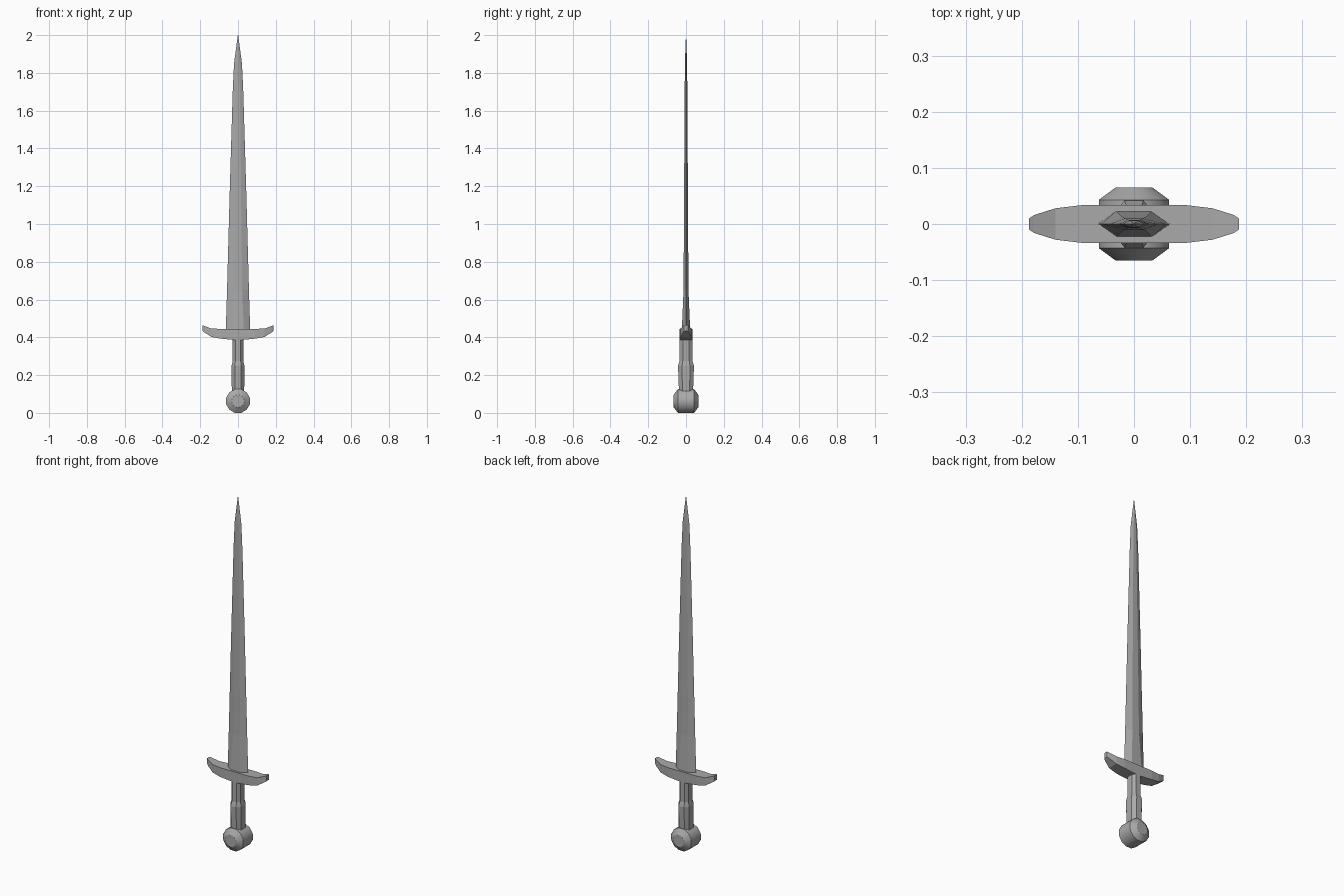
import bpy, bmesh, math

if "Cube" in bpy.data.objects:
    bpy.data.objects.remove(bpy.data.objects["Cube"])

steel = bpy.data.materials.new("dark_steel")
steel.diffuse_color = (0.4, 0.4, 0.4, 1)
steel.use_nodes = True
steel.node_tree.nodes["Principled BSDF"].inputs["Base Color"].default_value = steel.diffuse_color


def loft(name, rings):
    """Skin a series of equal-length vertex rings and cap the ends."""
    bm = bmesh.new()
    loops = [[bm.verts.new(p) for p in ring] for ring in rings]
    n = len(loops[0])
    for a, b in zip(loops, loops[1:]):
        for i in range(n):
            j = (i + 1) % n
            bm.faces.new((a[i], a[j], b[j], b[i]))
    bm.faces.new(loops[0][::-1])
    bm.faces.new(loops[-1])
    bmesh.ops.recalc_face_normals(bm, faces=bm.faces)
    mesh = bpy.data.meshes.new(name)
    bm.to_mesh(mesh)
    bm.free()
    mesh.materials.append(steel)
    obj = bpy.data.objects.new(name, mesh)
    bpy.context.collection.objects.link(obj)
    return obj


def hexagon(z, w, flat, t):
    return [(w, 0, z), (flat, t, z), (-flat, t, z),
            (-w, 0, z), (-flat, -t, z), (flat, -t, z)]


def octagon(z, w, d):
    k = 0.5
    return [(w, d * k, z), (w * k, d, z), (-w * k, d, z), (-w, d * k, z),
            (-w, -d * k, z), (-w * k, -d, z), (w * k, -d, z), (w, -d * k, z)]


# Blade: tapered flattened hexagon, thicker at the base
loft("blade", [hexagon(*s) for s in (
    (0.42, 0.065, 0.032, 0.023), (0.65, 0.058, 0.022, 0.013),
    (1.20, 0.043, 0.016, 0.010), (1.70, 0.028, 0.010, 0.007),
    (1.85, 0.021, 0.007, 0.006), (2.00, 0.001, 0.0004, 0.0005))])

# Crossguard: curved bar, half stations (x, half depth, bottom, top) mirrored
half = [(0.03, 0.034, 0.387, 0.445), (0.09, 0.034, 0.393, 0.445),
        (0.14, 0.028, 0.402, 0.446), (0.178, 0.016, 0.426, 0.460),
        (0.187, 0.010, 0.433, 0.464)]
stations = [(-x, d, b, t) for x, d, b, t in reversed(half)] + half
loft("crossguard", [[(x, -d, b), (x, d, b), (x, d, t), (x, -d, t)]
                    for x, d, b, t in stations])

# Grip: stepped octagonal handle
loft("grip", [octagon(*s) for s in (
    (0.09, 0.032, 0.036), (0.18, 0.034, 0.040), (0.25, 0.034, 0.042),
    (0.275, 0.028, 0.034), (0.40, 0.028, 0.034))])

# Pommel: bevelled wheel lying along the depth axis, smooth around the rim
SIDES = 12
pommel = loft("pommel", [[(r * math.cos((i + 0.5) * math.tau / SIDES), y,
                           0.0628 + r * math.sin((i + 0.5) * math.tau / SIDES))
                          for i in range(SIDES)]
                         for y, r in ((-0.065, 0.034), (-0.043, 0.065),
                                      (0.043, 0.065), (0.065, 0.034))])
bpy.context.view_layer.objects.active = pommel
pommel.select_set(True)
bpy.ops.object.shade_smooth_by_angle(angle=math.radians(35))
